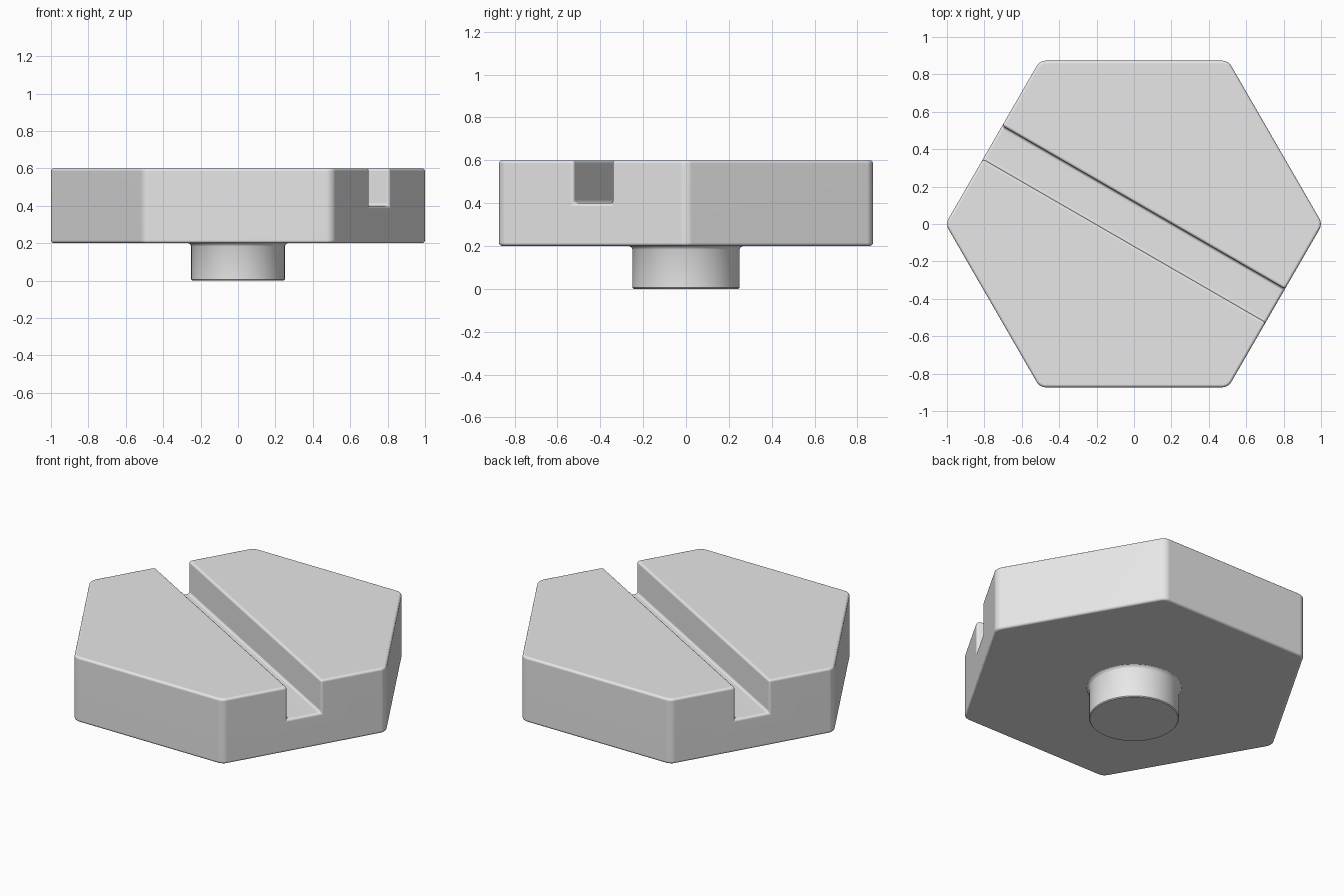
import bpy, bmesh, math
from mathutils import Matrix

default = bpy.data.objects.get("Cube")
if default:
    bpy.data.objects.remove(default, do_unlink=True)

# Single plain grey
grey = bpy.data.materials.new("plain_grey")
grey.use_nodes = True
colour = (0.8, 0.8, 0.8, 1.0)
grey.diffuse_color = colour
grey.node_tree.nodes["Principled BSDF"].inputs["Base Color"].default_value = colour


def make_object(name, bm):
    mesh = bpy.data.meshes.new(name)
    bmesh.ops.recalc_face_normals(bm, faces=bm.faces)
    bm.to_mesh(mesh)
    bm.free()
    mesh.materials.append(grey)
    obj = bpy.data.objects.new(name, mesh)
    bpy.context.collection.objects.link(obj)
    return obj


def activate(obj):
    bpy.ops.object.select_all(action="DESELECT")
    obj.select_set(True)
    bpy.context.view_layer.objects.active = obj


# Hexagonal head with rounded upright corners
R, BOTTOM, TOP = 1.008, 0.2, 0.6
bm = bmesh.new()
ring = [bm.verts.new((R * math.cos(math.radians(60 * i)),
                      R * math.sin(math.radians(60 * i)), BOTTOM)) for i in range(6)]
base = bm.faces.new(ring)
extruded = bmesh.ops.extrude_face_region(bm, geom=[base])["geom"]
bmesh.ops.translate(bm, vec=(0, 0, TOP - BOTTOM),
                    verts=[g for g in extruded if isinstance(g, bmesh.types.BMVert)])
uprights = [e for e in bm.edges if abs(e.verts[0].co.z - e.verts[1].co.z) > 0.1]
bmesh.ops.bevel(bm, geom=uprights, offset=0.03, segments=4, profile=0.5, affect="EDGES")
head = make_object("hex_head", bm)

# Cutter for the diagonal slot
bm = bmesh.new()
bmesh.ops.create_cube(bm, size=1, matrix=Matrix.Rotation(math.radians(-30), 4, "Z")
                      @ Matrix.Translation((0, 0, TOP))
                      @ Matrix.Diagonal((3, 0.206, 0.4, 1)))
cutter = make_object("slot_cutter", bm)
cutter.hide_render = True

# Cut the slot and soften every edge
activate(head)
cut = head.modifiers.new("slot", "BOOLEAN")
cut.operation = "DIFFERENCE"
cut.solver = "EXACT"
cut.object = cutter
soft = head.modifiers.new("soft_edges", "BEVEL")
soft.width = 0.015
soft.segments = 3
soft.limit_method = "ANGLE"
soft.angle_limit = math.radians(35)
soft.use_clamp_overlap = False
for modifier in ("slot", "soft_edges"):
    bpy.ops.object.modifier_apply(modifier=modifier)
bpy.data.objects.remove(cutter, do_unlink=True)
bpy.ops.object.shade_smooth_by_angle(angle=math.radians(40))
head.modifiers.new("flat_normals", "WEIGHTED_NORMAL").keep_sharp = True

# Round stem, flared where it meets the head
profile = [(0, 0), (0.245, 0), (0.25, 0.005), (0.25, 0.183),
           (0.255, 0.194), (0.267, 0.201), (0, 0.201)]
bm = bmesh.new()
points = [bm.verts.new((r, 0, z)) for r, z in profile]
lines = [bm.edges.new(pair) for pair in zip(points, points[1:])]
bmesh.ops.spin(bm, geom=points + lines, axis=(0, 0, 1), cent=(0, 0, 0),
               angle=math.tau, steps=64)
bmesh.ops.remove_doubles(bm, verts=bm.verts, dist=0.0001)
stem = make_object("stem", bm)
activate(stem)
bpy.ops.object.shade_smooth_by_angle(angle=math.radians(40))
